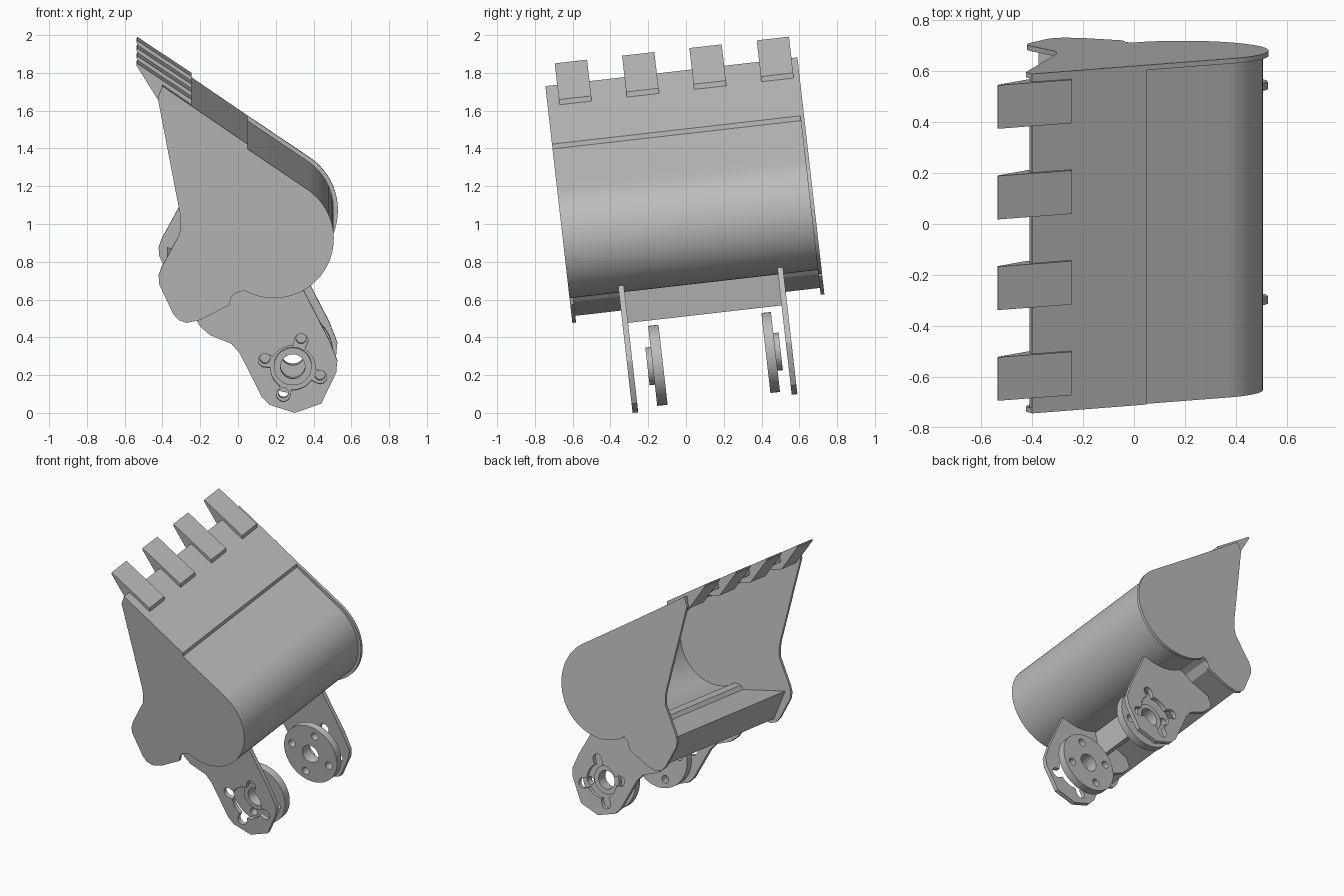
import bpy, bmesh, math
from mathutils import Matrix

cube = bpy.data.objects.get("Cube")
if cube:
    bpy.data.objects.remove(cube)

TILT = math.radians(6.5)
DROP = -0.008

steel = bpy.data.materials.new("steel grey")
steel.use_nodes = True
GREY = (0.5, 0.5, 0.5, 1)
steel.diffuse_color = GREY
steel.node_tree.nodes["Principled BSDF"].inputs["Base Color"].default_value = GREY


def slab(name, outlines, v0, v1):
    """Fill side-profile outlines (first is solid, the rest holes) and extrude across the width."""
    cu = bpy.data.curves.new(name, 'CURVE')
    cu.dimensions = '2D'
    cu.fill_mode = 'BOTH'
    cu.extrude = (v1 - v0) / 2
    for pts in outlines:
        sp = cu.splines.new('POLY')
        sp.points.add(len(pts) - 1)
        for p, (x, z) in zip(sp.points, pts):
            p.co = (x, z, 0, 1)
        sp.use_cyclic_u = True
    tmp = bpy.data.objects.new(name + "_curve", cu)
    bpy.context.collection.objects.link(tmp)
    me = bpy.data.meshes.new_from_object(
        tmp.evaluated_get(bpy.context.evaluated_depsgraph_get()))
    bpy.data.objects.remove(tmp)
    bpy.data.curves.remove(cu)
    me.transform(Matrix.Translation((0, (v0 + v1) / 2, 0)) @ Matrix.Rotation(math.pi / 2, 4, 'X'))
    bm = bmesh.new()
    bm.from_mesh(me)
    bmesh.ops.remove_doubles(bm, verts=bm.verts, dist=1e-5)
    bmesh.ops.recalc_face_normals(bm, faces=bm.faces)
    bm.to_mesh(me)
    bm.free()
    me.name = name
    me.materials.clear()
    me.materials.append(steel)
    ob = bpy.data.objects.new(name, me)
    ob.rotation_euler.x = TILT
    ob.location.z = DROP
    bpy.context.collection.objects.link(ob)
    bpy.ops.object.select_all(action='DESELECT')
    ob.select_set(True)
    bpy.context.view_layer.objects.active = ob
    bpy.ops.object.shade_smooth_by_angle(angle=math.radians(25))
    return ob


def arc(cx, cz, r, a0, a1, n):
    out = []
    for i in range(n + 1):
        a = math.radians(a0 + (a1 - a0) * i / n)
        out.append((cx + r * math.cos(a), cz + r * math.sin(a)))
    return out


def circle(cx, cz, r, n=40):
    return arc(cx, cz, r, 0, 360, n)[:-1]


# Bucket dimensions: round heel and width limits
CX, CZ, R = 0.19, 0.998, 0.317
FRONT, BACK = -0.543, 0.80
A0, A1 = -121, 55.5

# Side plates: the back one stands proud of the shell
ear = [(-.40, 1.811), (-.425, 1.748), (-.308, 1.135), (-.303, 1.08), (-.31, 1.02),
       (-.405, .845), (-.42, .80), (-.418, .757), (-.345, .60), (-.315, .565),
       (-.273, .549), (-.2, .565), (-.045, .645), (-.035, .69), (-.02, .715), (0, .725)]
slab("front_side_plate", [ear + arc(CX, CZ, R, A0, A1, 32) + [(.05, 1.476), (.05, 1.502)]],
     FRONT, FRONT + .02)
slab("back_side_plate", [ear + arc(CX, CZ, R + .022, A0, A1, 32) + [(.05, 1.502)]],
     BACK - .02, BACK)

# Curved shell
outer = arc(CX, CZ, R, A0, A1, 40) + [(.03, 1.49)]
inner = [(.03, 1.465)] + arc(CX, CZ, R - .02, A1, A0, 40)
slab("curved_shell", [outer + inner], FRONT + .001, BACK - .001)

# Cutting lip plate
slab("lip_plate", [[(-.40, 1.811), (.05, 1.502), (.05, 1.46), (-.41, 1.775)]],
     FRONT + .001, BACK - .001)

# Mouth floor with its turned-down front edge
slab("mouth_floor", [[(-.375, .80), (-.30, .585), (-.06, .66), (-.02, .705), (.03, .722),
                      (.03, .755), (-.02, .75), (-.04, .725)]], FRONT + .002, BACK - .002)

# Four wedge teeth
for i in range(4):
    mid = -.394 + i * .3587
    slab("tooth_%d" % (i + 1),
         [[(-.535, 1.925), (-.245, 1.732), (-.245, 1.68), (-.42, 1.725), (-.537, 1.912)]],
         mid - .086, mid + .086)

# Mounting lugs with a four-lobed opening
HX, HZ = .29, .28
LOBES = (165, 73, -19, -109)


def lobed_hole(core=.118, d=.152, lobe=.036, n=180):
    pts = []
    for i in range(n):
        a = 2 * math.pi * i / n
        r = core
        for b in LOBES:
            delta = a - math.radians(b)
            s = d * math.sin(delta)
            if math.cos(delta) > 0 and abs(s) < lobe:
                r = max(r, d * math.cos(delta) + math.sqrt(lobe ** 2 - s ** 2))
        pts.append((HX + r * math.cos(a), HZ + r * math.sin(a)))
    return pts


lug = [(-.22, .535), (-.2, .5), (-.15, .455), (-.035, .408), (.008, .36), (.125, .126),
       (.167, .083), (.30, .040), (.44, .089), (.52, .254), (.526, .317), (.484, .425),
       (.335, .716), (.27, .697), (.19, .69), (.1, .70), (.02, .725), (-.05, .67), (-.2, .6)]
slab("front_lug", [lug, lobed_hole()], -.28, -.25)
slab("back_lug", [lug, lobed_hole()], .568, .598)

# Cross plate joining the lugs
slab("cross_plate", [[(0, .516), (.03, .516), (.06, .70), (.03, .715)]], -.26, .58)

# Pivot discs with bolt holes, each with a hub towards its lug
DZ = .275
bolts = [circle(HX + .152 * math.cos(math.radians(b)), DZ + .152 * math.sin(math.radians(b)), .027, 20)
         for b in LOBES]
bore = circle(HX, DZ, .065)
for side, d0, d1, h0, h1 in (("front", -.146, -.091, -.174, -.145),
                             ("back", .457, .508, .507, .536)):
    slab(side + "_pivot_disc", [circle(HX, DZ, .213, 56), bore] + bolts, d0, d1)
    slab(side + "_pivot_hub", [circle(HX, DZ, .1), bore], h0, h1)
